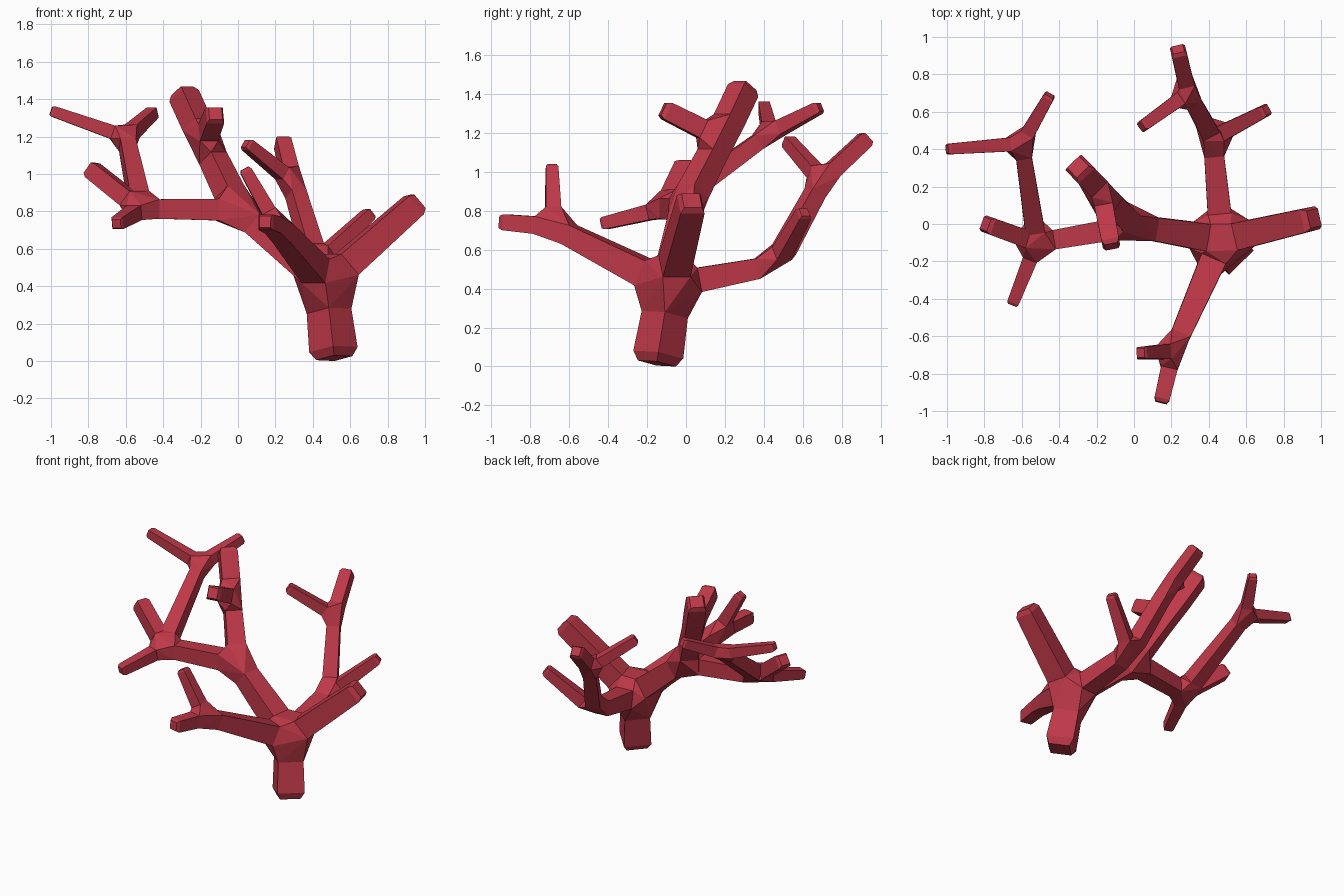
import bpy, bmesh
from mathutils import Vector

if "Cube" in bpy.data.objects:
    bpy.data.objects.remove(bpy.data.objects["Cube"])

# Branch joints and tips
NODES = {
    "base": (0.515, -0.15, 0.022), "hub": (0.47, -0.085, 0.423),
    "right_tip": (0.963, 0.03, 0.86),
    "front_fork": (0.21, -0.68, 0.725), "front_tip": (0.145, -0.955, 0.75),
    "front_twig": (0.035, -0.69, 1.035),
    "back_fork": (0.42, 0.46, 0.527), "back_twig": (0.71, 0.61, 0.80),
    "high_fork": (0.29, 0.70, 0.965), "high_tip": (0.235, 0.935, 1.185),
    "high_twig": (0.04, 0.52, 1.17),
    "mid_fork": (0.0, -0.01, 0.815), "mid_upper": (-0.177, 0.178, 1.18),
    "mid_tip": (-0.30, 0.305, 1.45), "mid_twig": (-0.12, -0.12, 1.33),
    "left_fork": (-0.52, -0.10, 0.82), "left_low": (-0.65, -0.43, 0.74),
    "left_side": (-0.795, 0.0, 1.04), "left_upper": (-0.60, 0.43, 1.205),
    "left_tip": (-1.0, 0.40, 1.345), "left_twig": (-0.45, 0.69, 1.34),
}
# Start, end, half-width at start and at end
LINKS = [
    ("hub", "base", 0.085, 0.092), ("hub", "right_tip", 0.073, 0.063),
    ("hub", "front_fork", 0.07, 0.053), ("hub", "back_fork", 0.063, 0.053),
    ("hub", "mid_fork", 0.073, 0.063),
    ("front_fork", "front_tip", 0.045, 0.041), ("front_fork", "front_twig", 0.04, 0.032),
    ("back_fork", "back_twig", 0.043, 0.033), ("back_fork", "high_fork", 0.05, 0.044),
    ("high_fork", "high_tip", 0.043, 0.041), ("high_fork", "high_twig", 0.037, 0.031),
    ("mid_fork", "mid_upper", 0.062, 0.057), ("mid_fork", "left_fork", 0.058, 0.052),
    ("mid_upper", "mid_tip", 0.06, 0.06), ("mid_upper", "mid_twig", 0.05, 0.047),
    ("left_fork", "left_low", 0.04, 0.032), ("left_fork", "left_side", 0.047, 0.045),
    ("left_fork", "left_upper", 0.052, 0.042),
    ("left_upper", "left_tip", 0.037, 0.029), ("left_upper", "left_twig", 0.038, 0.03),
]

bm = bmesh.new()
pos = {k: Vector(v) for k, v in NODES.items()}
gap = {k: 1.8 * max([max(r for n, r in ((a, ra), (b, rb)) if n == k)
                     for a, b, ra, rb in LINKS if k in (a, b)]) for k in NODES}
forks = {a for a, _, _, _ in LINKS}
joint_rings = {k: [] for k in forks}
tubes = []


def ring(centre, direction, half, ref):
    """Square cross-section perpendicular to the direction."""
    side = direction.cross(ref).normalized()
    up = side.cross(direction)
    return [bm.verts.new(centre + half * (i * side + j * up))
            for i, j in ((-1, -1), (1, -1), (1, 1), (-1, 1))]


# Cross-sections along each branch
for a, b, ra, rb in LINKS:
    d = (pos[b] - pos[a]).normalized()
    ref = Vector((1, 1, 0)) if b == "base" else Vector((0, 0, 1))
    start = ring(pos[a] + d * gap[a], d, ra, ref)
    joint_rings[a].append(start)
    if b in forks:
        end = ring(pos[b] - d * gap[b], d, rb, ref)
        joint_rings[b].append(end)
        tubes.append([start, end])
    else:
        # chamfered tip
        tubes.append([start, ring(pos[b] - d * rb * 0.5, d, rb, ref),
                      ring(pos[b], d, rb * 0.75, ref)])

# Faceted joints: hull of the surrounding cross-sections, left open at each one
for rings in joint_rings.values():
    verts = [v for r in rings for v in r]
    owner = {v: i for i, r in enumerate(rings) for v in r}
    before = set(bm.faces)
    bmesh.ops.convex_hull(bm, input=verts)
    inner = [f for f in bm.faces if f not in before
             and len({owner[v] for v in f.verts}) == 1]
    bmesh.ops.delete(bm, geom=inner, context='FACES_ONLY')

# Branch sides and tip caps
for rings in tubes:
    for r, s in zip(rings, rings[1:]):
        for i in range(4):
            j = (i + 1) % 4
            bm.faces.new((r[i], r[j], s[j], s[i]))
    if len(rings) == 3:
        bm.faces.new(rings[-1])

bmesh.ops.delete(bm, geom=[e for e in bm.edges if not e.link_faces], context='EDGES_FACES')
bmesh.ops.recalc_face_normals(bm, faces=bm.faces[:])
low = min(v.co.z for v in bm.verts)
bmesh.ops.translate(bm, verts=bm.verts[:], vec=(0, 0, -low))

mesh = bpy.data.meshes.new("coral_branches")
bm.to_mesh(mesh)
bm.free()
mat = bpy.data.materials.new("coral_red")
mat.diffuse_color = (0.52, 0.04, 0.065, 1)
mat.use_nodes = True
mat.node_tree.nodes["Principled BSDF"].inputs["Base Color"].default_value = mat.diffuse_color
mesh.materials.append(mat)
coral = bpy.data.objects.new("coral_branches", mesh)
bpy.context.collection.objects.link(coral)
